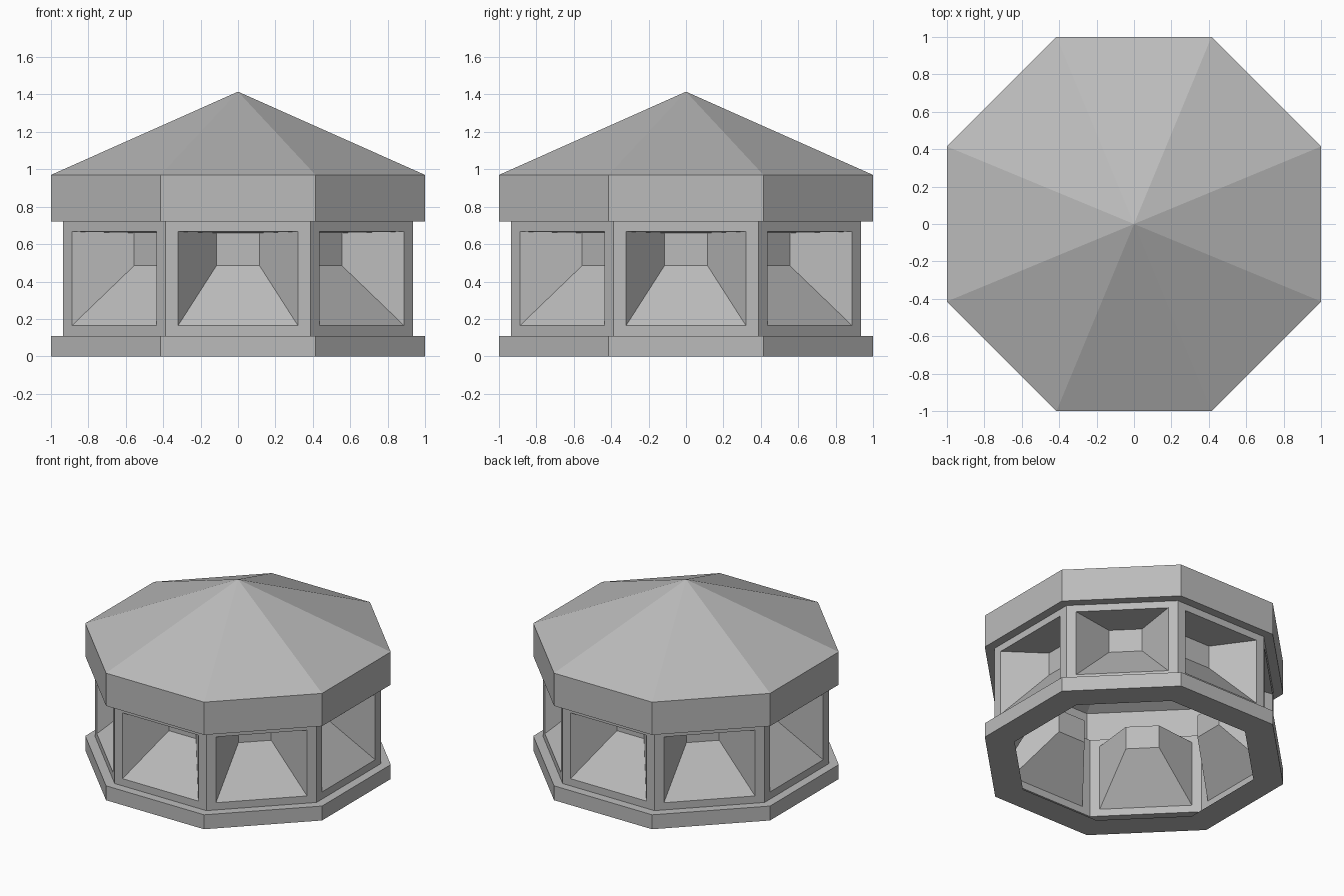
import bpy
import bmesh
from math import pi, cos, sin, tan
from mathutils import Matrix, Vector

SIDES = 8
WALL = 0.935          # distance from the axis to a wall face
HALF = tan(pi / SIDES)

cube = bpy.data.objects.get("Cube")
if cube:
    bpy.data.objects.remove(cube, do_unlink=True)

grey = bpy.data.materials.new("plain_grey")
grey.use_nodes = True
colour = (0.5, 0.5, 0.5, 1)
grey.diffuse_color = colour
grey.node_tree.nodes["Principled BSDF"].inputs["Base Color"].default_value = colour


def finish(bm, name):
    mesh = bpy.data.meshes.new(name)
    bm.to_mesh(mesh)
    bm.free()
    mesh.materials.append(grey)
    obj = bpy.data.objects.new(name, mesh)
    bpy.context.collection.objects.link(obj)
    return obj


def bridge(bm, lower, upper):
    n = len(lower)
    for i in range(n):
        j = (i + 1) % n
        bm.faces.new((lower[i], lower[j], upper[j], upper[i]))


def octagon(bm, apothem, z):
    radius = apothem / cos(pi / SIDES)
    angles = [(i + 0.5) * 2 * pi / SIDES for i in range(SIDES)]
    return [bm.verts.new((radius * cos(a), radius * sin(a), z)) for a in angles]


def octagonal_shell(name, profile):
    """Loft octagons through (apothem, height) pairs, listed from bottom to top."""
    bm = bmesh.new()
    rings = [octagon(bm, a, z) for a, z in profile]
    for lower, upper in zip(rings, rings[1:]):
        bridge(bm, lower, upper)
    return finish(bm, name)


def rectangle(bm, half_width, bottom, top, apothem):
    corners = ((-1, bottom), (1, bottom), (1, top), (-1, top))
    return [bm.verts.new((s * half_width, -apothem, z)) for s, z in corners]


# Hollow base with an open floor, and the band under the roof
octagonal_shell("base_plinth", [(0.80, 0), (1, 0), (1, 0.11), (WALL, 0.11)])
octagonal_shell("roof_band", [(WALL, 0.72), (1, 0.72), (1, 0.97)])

# Pointed roof
bm = bmesh.new()
eaves = octagon(bm, 1, 0.97)
peak = bm.verts.new((0, 0, 1.415))
for i in range(SIDES):
    bm.faces.new((eaves[i], eaves[(i + 1) % SIDES], peak))
finish(bm, "roof")

# Eight walls, each with a tapering alcove
bm = bmesh.new()
for side in range(SIDES):
    loops = [
        rectangle(bm, WALL * HALF, 0.11, 0.72, WALL),
        rectangle(bm, 0.32, 0.165, 0.667, WALL),
        rectangle(bm, 0.115, 0.485, 0.66, 0.67),
    ]
    bridge(bm, loops[0], loops[1])
    bridge(bm, loops[1], loops[2])
    bm.faces.new(loops[2])
    turn = Matrix.Rotation(side * 2 * pi / SIDES, 3, "Z")
    bmesh.ops.rotate(bm, cent=Vector(), matrix=turn, verts=sum(loops, []))
bmesh.ops.remove_doubles(bm, verts=bm.verts, dist=0.0005)
finish(bm, "alcove_walls")
